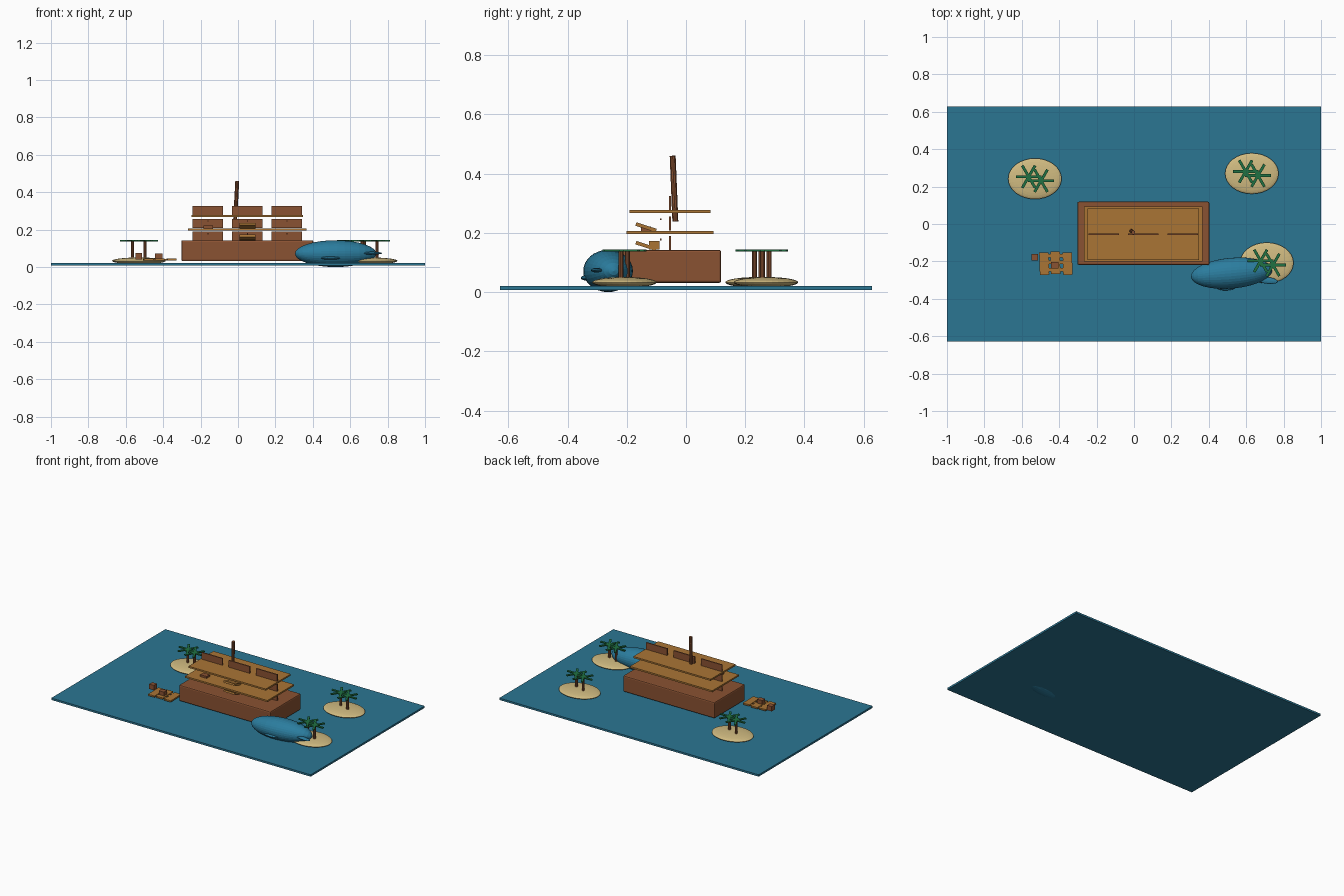
import bpy, math
from mathutils import Vector

if "Cube" in bpy.data.objects:
    bpy.data.objects.remove(bpy.data.objects["Cube"])


def material(name, rgb):
    m = bpy.data.materials.new(name)
    m.diffuse_color = (*rgb, 1)
    m.use_nodes = True
    m.node_tree.nodes["Principled BSDF"].inputs["Base Color"].default_value = m.diffuse_color
    return m


SEA = material("sea_teal", (0.024, 0.180, 0.290))
SKIN = material("whale_blue", (0.024, 0.205, 0.345))
WOOD = material("dark_wood", (0.255, 0.085, 0.032))
DECK = material("ochre_wood", (0.400, 0.178, 0.036))
SAND = material("sand", (0.640, 0.500, 0.220))
LEAF = material("leaf_green", (0.014, 0.165, 0.055))


def finish(name, mat):
    o = bpy.context.object
    o.name = name
    o.data.materials.append(mat)
    return o


def box(name, mat, center, size, rot=(0, 0, 0), bevel=0):
    bpy.ops.mesh.primitive_cube_add(size=1, location=center,
                                    rotation=[math.radians(a) for a in rot])
    o = finish(name, mat)
    o.scale = size
    bpy.ops.object.transform_apply(location=False, rotation=False, scale=True)
    if bevel:
        b = o.modifiers.new("bevel", "BEVEL")
        b.width, b.segments = bevel, 2
    return o


def ellipsoid(name, mat, center, radii, turn=0, segs=32, rings=16, axis_x=False):
    bpy.ops.mesh.primitive_uv_sphere_add(segments=segs, ring_count=rings, location=center)
    o = finish(name, mat)
    if axis_x:
        # poles at the nose and the tail
        for v in o.data.vertices:
            x, y, z = v.co
            v.co = (z, y, -x)
    o.scale = radii
    o.rotation_euler.z = math.radians(turn)
    return o


def rod(name, mat, a, b, r, sides=10):
    a, b = Vector(a), Vector(b)
    d = b - a
    bpy.ops.mesh.primitive_cylinder_add(vertices=sides, radius=r, depth=d.length,
                                        location=(a + b) / 2)
    o = finish(name, mat)
    o.rotation_euler = d.to_track_quat("Z", "Y").to_euler()
    return o


# Sea slab
box("sea", SEA, (0, 0, 0.0145), (2, 1.256, 0.013))

# Ship hull and two decks
box("hull", WOOD, (0.05, -0.05, 0.087), (0.706, 0.338, 0.112), bevel=0.008)
box("lower_deck", DECK, (0.05, -0.054, 0.201), (0.635, 0.294, 0.011))
box("upper_deck", DECK, (0.05, -0.054, 0.272), (0.596, 0.275, 0.011))

# Three columns of upright wooden panels with small knobs
for x in (-0.161, 0.05, 0.261):
    for z in (0.166, 0.232, 0.301):
        box("panel", WOOD, (x, -0.054, z), (0.162, 0.008, 0.048))
    for z in (0.178, 0.246):
        box("knob", WOOD, (x, -0.085, z), (0.006, 0.006, 0.006))

# Leaning mast
rod("mast", WOOD, (-0.016, -0.036, 0.239), (-0.004, -0.045, 0.46), 0.0105)

# Loose planks and crates on the decks
box("tilted_plank", DECK, (0.05, -0.135, 0.156), (0.085, 0.072, 0.012), (-18, 0, 0))
box("tilted_plank", DECK, (0.05, -0.135, 0.219), (0.085, 0.072, 0.012), (-18, 0, 0))
box("hull_crate", DECK, (0.05, -0.107, 0.158), (0.08, 0.035, 0.028))
box("deck_crate", WOOD, (-0.16, -0.135, 0.214), (0.05, 0.035, 0.014))

# Raft with planks, cross bars and crates
for x, y in ((-0.48, -0.212), (-0.42, -0.207), (-0.355, -0.212)):
    box("raft_plank", DECK, (x, y, 0.040), (0.05, 0.12, 0.010), (0, 0, 2))
for y in (-0.17, -0.205, -0.245):
    box("raft_bar", DECK, (-0.42, y, 0.039), (0.17, 0.018, 0.008))
box("raft_crate", WOOD, (-0.53, -0.178, 0.057), (0.036, 0.034, 0.034))
box("raft_crate", WOOD, (-0.425, -0.22, 0.058), (0.04, 0.034, 0.028))

# Sandy islands, each with two palms
for cx, cy in ((-0.53, 0.242), (0.63, 0.27), (0.71, -0.208)):
    ellipsoid("island", SAND, (cx, cy, 0.033), (0.143, 0.109, 0.018))
    for s in (-1, 1):
        px, py = cx + 0.033 * s, cy - 0.011 * s
        rod("palm_trunk", WOOD, (px, py, 0.04), (px, py, 0.14), 0.0085)
        for k in range(3):
            box("palm_leaf", LEAF, (px, py, 0.141), (0.138, 0.015, 0.007), (0, 0, 60 * k))

# Whale with a side fin and a tail fluke
ellipsoid("whale_body", SKIN, (0.522, -0.263, 0.0715), (0.218, 0.082, 0.0715), 5,
          axis_x=True)
ellipsoid("whale_fin", SKIN, (0.495, -0.337, 0.048), (0.052, 0.018, 0.009), 3, 16, 8)
ellipsoid("whale_fluke", SKIN, (0.715, -0.302, 0.074), (0.056, 0.018, 0.008), -6, 16, 8)
